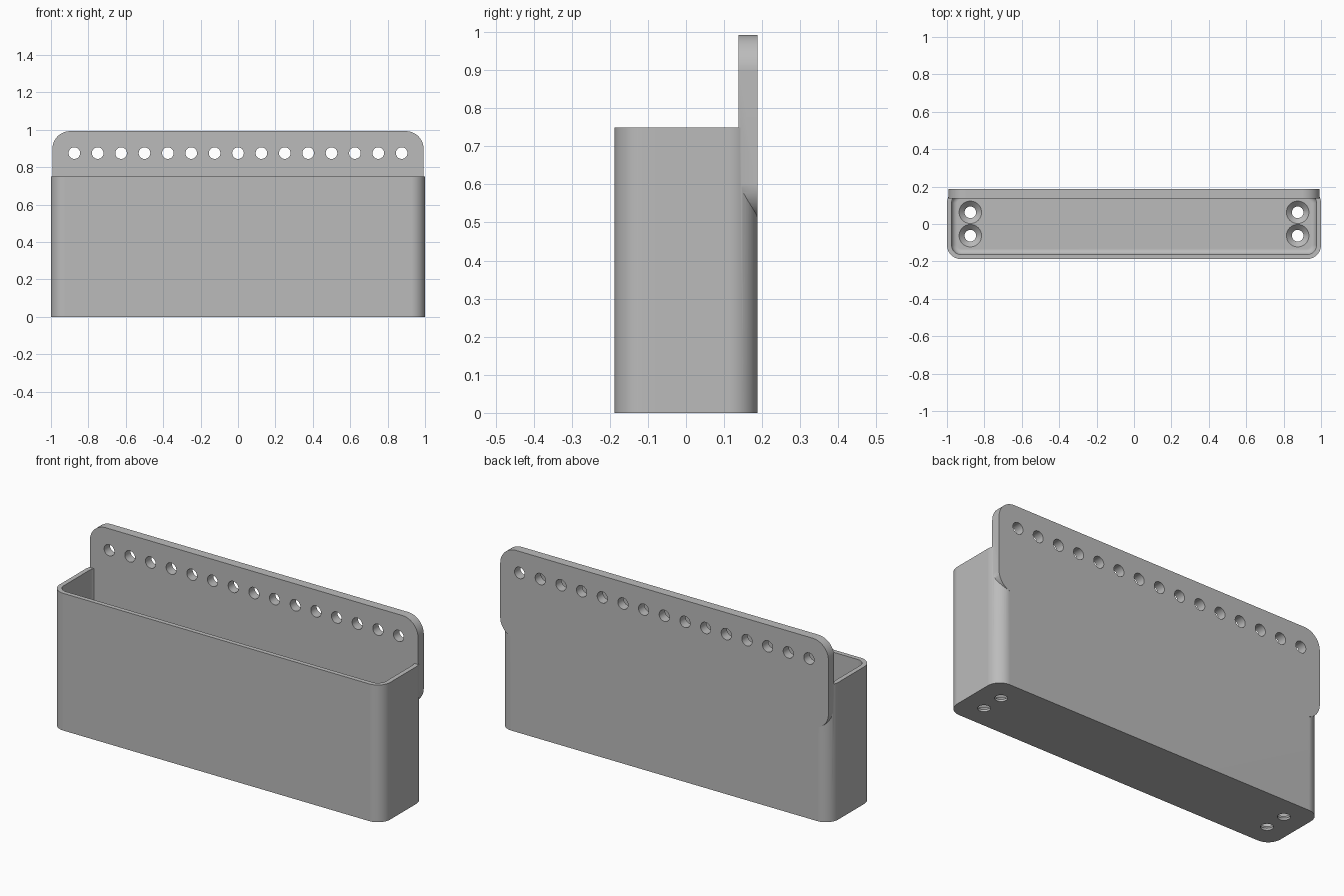
import bpy, bmesh, math
from mathutils import Matrix, Vector

if "Cube" in bpy.data.objects:
    bpy.data.objects.remove(bpy.data.objects["Cube"])

PITCH = 0.125      # hole spacing
FLOOR = 0.04       # floor thickness
HOLE_R = 0.031

grey = bpy.data.materials.new("plain grey")
grey.use_nodes = True
colour = (0.5, 0.5, 0.5, 1)
grey.diffuse_color = colour
grey.node_tree.nodes["Principled BSDF"].inputs["Base Color"].default_value = colour


def finish(bm, name):
    bmesh.ops.recalc_face_normals(bm, faces=bm.faces)
    mesh = bpy.data.meshes.new(name)
    bm.to_mesh(mesh)
    bm.free()
    mesh.materials.append(grey)
    obj = bpy.data.objects.new(name, mesh)
    bpy.context.collection.objects.link(obj)
    return obj


def rounded_block(name, low, high, axis, radius, foot=0):
    """Block with the edges along one axis rounded, and optionally its foot."""
    low, high = Vector(low), Vector(high)
    bm = bmesh.new()
    bmesh.ops.create_cube(bm, size=1)
    bmesh.ops.scale(bm, vec=high - low, verts=bm.verts)
    bmesh.ops.translate(bm, vec=(low + high) / 2, verts=bm.verts)
    along = [e for e in bm.edges
             if abs((e.verts[0].co - e.verts[1].co).normalized()[axis]) > 0.9]
    bmesh.ops.bevel(bm, geom=along, offset=radius, segments=12,
                    profile=0.5, affect='EDGES')
    if foot:
        rim = [e for e in bm.edges if all(v.co.z < low.z + 0.001 for v in e.verts)]
        bmesh.ops.bevel(bm, geom=rim, offset=foot, segments=6,
                        profile=0.5, affect='EDGES')
    return finish(bm, name)


def add_cone(bm, r1, r2, depth, matrix):
    bmesh.ops.create_cone(bm, cap_ends=True, segments=40, radius1=r1,
                          radius2=r2, depth=depth, matrix=matrix)


def combine(target, other, operation):
    mod = target.modifiers.new(operation, 'BOOLEAN')
    mod.operation, mod.object, mod.solver = operation, other, 'EXACT'
    bpy.context.view_layer.objects.active = target
    bpy.ops.object.modifier_apply(modifier=mod.name)
    bpy.data.objects.remove(other)


# Open bin with rounded upright corners and a filleted floor
bin_body = rounded_block("wall_bin", (-1, -0.1875, 0), (1, 0.1875, 0.75), 2, 0.075)
cavity = rounded_block("cavity", (-0.975, -0.1625, FLOOR), (0.975, 0.1625, 0.9),
                       2, 0.05, foot=0.03)
combine(bin_body, cavity, 'DIFFERENCE')

# Mounting plate along the back
plate = rounded_block("mounting_plate", (-0.9925, 0.1375, 0.5075),
                      (0.9925, 0.1875, 0.9925), 1, 0.095)
combine(bin_body, plate, 'UNION')

# Row of holes through the plate
bm = bmesh.new()
turn = Matrix.Rotation(math.pi / 2, 4, 'X')
for i in range(-7, 8):
    add_cone(bm, HOLE_R, HOLE_R, 0.2,
             Matrix.Translation((i * PITCH, 0.1625, 0.875)) @ turn)
combine(bin_body, finish(bm, "plate_holes"), 'DIFFERENCE')

# Countersunk screw holes in the floor
spots = [(sx * 0.875, sy * 0.0625) for sx in (-1, 1) for sy in (-1, 1)]
for r1, r2, z, depth in ((HOLE_R, HOLE_R, 0, 0.2),
                         (HOLE_R - 0.001, 0.061, FLOOR - 0.0145, 0.031)):
    bm = bmesh.new()
    for x, y in spots:
        add_cone(bm, r1, r2, depth, Matrix.Translation((x, y, z)))
    combine(bin_body, finish(bm, "floor_holes"), 'DIFFERENCE')

# Smooth curves, crisp edges, flat large faces
bpy.ops.object.select_all(action='DESELECT')
bin_body.select_set(True)
bpy.context.view_layer.objects.active = bin_body
bpy.ops.object.shade_smooth_by_angle(angle=math.radians(30))
weighted = bin_body.modifiers.new("flat faces", 'WEIGHTED_NORMAL')
weighted.keep_sharp = True
